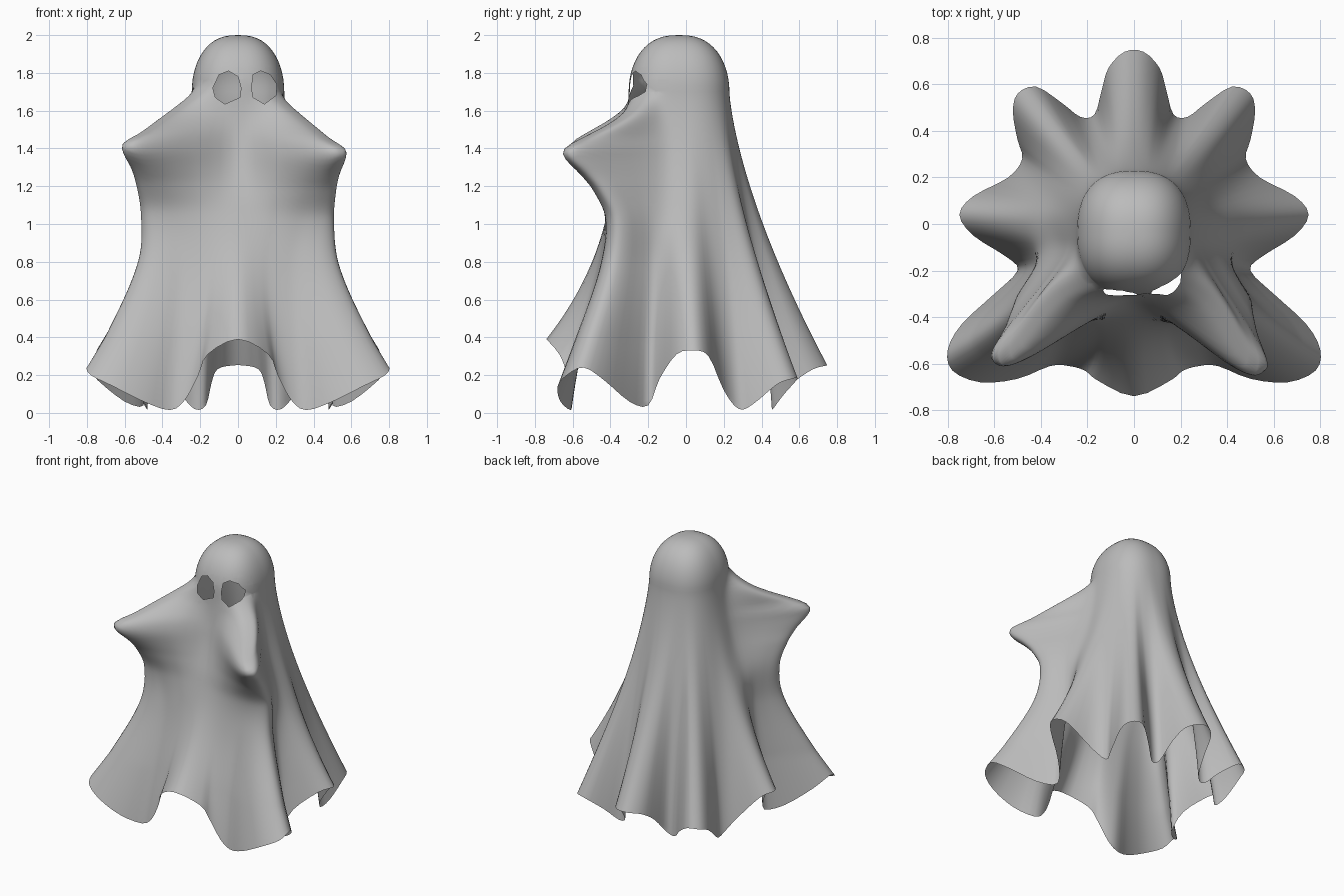
import bpy, bmesh, math
from mathutils import Vector

cube = bpy.data.objects.get("Cube")
if cube:
    bpy.data.objects.remove(cube, do_unlink=True)

# Hem of the sheet, from front centre round one side to the back
HEM = [(0, -.74, .39), (.16, -.67, .31), (.21, -.63, .2), (.28, -.61, .07),
       (.36, -.61, .015), (.5, -.665, .06), (.66, -.68, .14), (.78, -.63, .2),
       (.8, -.54, .24), (.74, -.43, .17), (.6, -.3, .06), (.5, -.2, .04),
       (.55, -.14, .18), (.69, -.05, .31), (.75, .04, .33), (.69, .12, .3),
       (.54, .2, .12), (.48, .28, .02), (.5, .36, .05), (.52, .48, .15),
       (.5, .56, .18), (.42, .59, .18), (.31, .52, .1), (.23, .46, .02),
       (.17, .47, .04), (.14, .57, .16), (.11, .67, .23), (.04, .74, .25)]

# Sideways and forward pull of a raised arm: height, x, y
ARM = [Vector(p) for p in (
    (1.72, 0, 0), (1.66, .06, .02), (1.6, .13, .06), (1.54, .2, .14),
    (1.47, .28, .26), (1.42, .35, .33), (1.37, .34, .32), (1.28, .27, .22),
    (1.2, .22, .14), (1.05, .14, .04), (.8, .04, 0), (.4, 0, 0))]

NECK_Z, TOP_Z, MEAN_HEM_Z = 1.7, 2.0, .3
HEAD_Y, HEAD_RX, HEAD_RY = -.037, .245, .267
ROWS, HEAD_ROWS, SPLIT, BLUR = 60, 14, 3, 9
ARM_ANGLE = math.radians(-47)


def catmull(a, b, c, d, t):
    return .5 * (2 * b + (c - a) * t + (2 * a - 5 * b + 4 * c - d) * t * t
                 + (3 * b - a - 3 * c + d) * t ** 3)


def smooth_loop(points):
    n = len(points)
    return [catmull(points[i - 1], points[i], points[(i + 1) % n],
                    points[(i + 2) % n], k / SPLIT)
            for i in range(n) for k in range(SPLIT)]


def arm_slope(i):
    a, b = ARM[max(i - 1, 0)], ARM[min(i + 1, len(ARM) - 1)]
    return (b - a) / (b.x - a.x)


def arm_pull(z):
    """Smooth curve through the arm table at height z."""
    for i, (a, b) in enumerate(zip(ARM, ARM[1:])):
        if b.x <= z <= a.x:
            span = b.x - a.x
            t = (z - a.x) / span
            s = t * t * (3 - 2 * t)
            v = (a.lerp(b, s) + arm_slope(i) * span * t * (1 - t) ** 2
                 - arm_slope(i + 1) * span * t * t * (1 - t))
            return v.y, v.z
    return 0, 0


def head_point(angle, radius, z):
    """Point on a slightly squared oval."""
    c, s = math.cos(angle), math.sin(angle)
    return Vector((HEAD_RX * radius * math.copysign(abs(c) ** .82, c),
                   HEAD_Y + HEAD_RY * radius * math.copysign(abs(s) ** .82, s), z))


def sheet_point(hem, broad, t):
    """Point a fraction t of the way from the neck down to the hem."""
    angle = math.atan2(hem.y, hem.x)
    front = max(0, -math.sin(angle))
    neck = head_point(angle, 1, NECK_Z)
    # Longer parts of the cloth flare at the same height as shorter ones
    length = (NECK_Z - hem.z) / (NECK_Z - MEAN_HEM_Z)
    flare = t * (length + (1 - length) * t * t)
    folded = broad.lerp(hem, t ** (1 + 1.5 * front ** 4))
    p = neck.lerp(folded, flare ** (1.38 + .3 * front ** 6))
    p.z = NECK_Z + (hem.z - NECK_Z) * t
    low = min(1, max(0, (1.4 - p.z) * 2))
    low = low * low * (3 - 2 * low)
    for side in (1, -1):
        own = math.atan2(hem.y, hem.x * side)
        away = (own - ARM_ANGLE + math.pi) % (2 * math.pi) - math.pi
        width = (.46 if away < 0 else .44) + .13 * low
        fall = math.exp(-abs(away / width) ** (3.4 - low))
        pull_x, pull_y = arm_pull(p.z + (.02 if side > 0 else -.01))
        p.x += side * pull_x * fall * (.91 if side > 0 else 1.05)
        p.y -= pull_y * fall * (1.05 if side > 0 else .95)
    return p


# Sheet body: domed head rings, then draped rings down to the hem
half = [Vector(p) for p in HEM]
mirrored = [Vector((-p.x, p.y, p.z)) for p in half[:0:-1]]
hem = smooth_loop(half + mirrored)
count = len(hem)
# Softened hem, so the folds fade out towards the shoulders
broad = [sum((hem[(i + k) % count] for k in range(-BLUR, BLUR + 1)), Vector())
         / (2 * BLUR + 1) for i in range(count)]
rings = []
for i in range(1, HEAD_ROWS):
    a = math.pi / 2 * (1 - i / HEAD_ROWS)
    z = NECK_Z + (TOP_Z - NECK_Z) * math.sin(a)
    rings.append([head_point(math.atan2(h.y, h.x), math.cos(a) ** .8, z) for h in hem])
for i in range(ROWS + 1):
    rings.append([sheet_point(h, b, i / ROWS) for h, b in zip(hem, broad)])

bm = bmesh.new()
top = bm.verts.new((0, HEAD_Y, TOP_Z))
grid = [[bm.verts.new(p) for p in ring] for ring in rings]
for j in range(count):
    k = (j + 1) % count
    bm.faces.new((top, grid[0][j], grid[0][k]))
    for upper, lower in zip(grid, grid[1:]):
        bm.faces.new((upper[j], lower[j], lower[k], upper[k]))

# Eye holes: cut the outline into the face, then remove the inside
EYES = [
    [(.08, 1.79), (.12, 1.81), (.17, 1.79), (.205, 1.74), (.2, 1.68),
     (.14, 1.635), (.08, 1.67), (.072, 1.72)],
    [(-.1, 1.79), (-.05, 1.81), (0, 1.78), (.016, 1.72), (.01, 1.67),
     (-.07, 1.635), (-.12, 1.67), (-.133, 1.72)],
]
for outline in EYES:
    centre = Vector((sum(p[0] for p in outline), 0, sum(p[1] for p in outline))) / len(outline)

    def near(face):
        c = face.calc_center_median()
        return c.y < -.1 and math.hypot(c.x - centre.x, c.z - centre.z) < .13

    planes = []
    for (x0, z0), (x1, z1) in zip(outline, outline[1:] + outline[:1]):
        planes.append((Vector((x0, 0, z0)), Vector((z0 - z1, 0, x1 - x0)).normalized()))
    for co, normal in planes:
        faces = [f for f in bm.faces if near(f)]
        geom = set(faces)
        for f in faces:
            geom.update(f.edges)
            geom.update(f.verts)
        bmesh.ops.bisect_plane(bm, geom=list(geom), dist=1e-5, plane_co=co, plane_no=normal)
    inside = [f for f in bm.faces if near(f) and all(
        (f.calc_center_median() - co).dot(n) < 0 for co, n in planes)]
    bmesh.ops.delete(bm, geom=inside, context='FACES')

for f in bm.faces:
    f.smooth = True
mesh = bpy.data.meshes.new("ghost_sheet")
bm.to_mesh(mesh)
bm.free()
sheet = bpy.data.objects.new("ghost_sheet", mesh)
bpy.context.collection.objects.link(sheet)

# Plain cloth colour
cloth = bpy.data.materials.new("grey_cloth")
cloth.use_nodes = True
colour = (.5, .5, .5, 1)
cloth.diffuse_color = colour
cloth.node_tree.nodes["Principled BSDF"].inputs["Base Color"].default_value = colour
mesh.materials.append(cloth)
